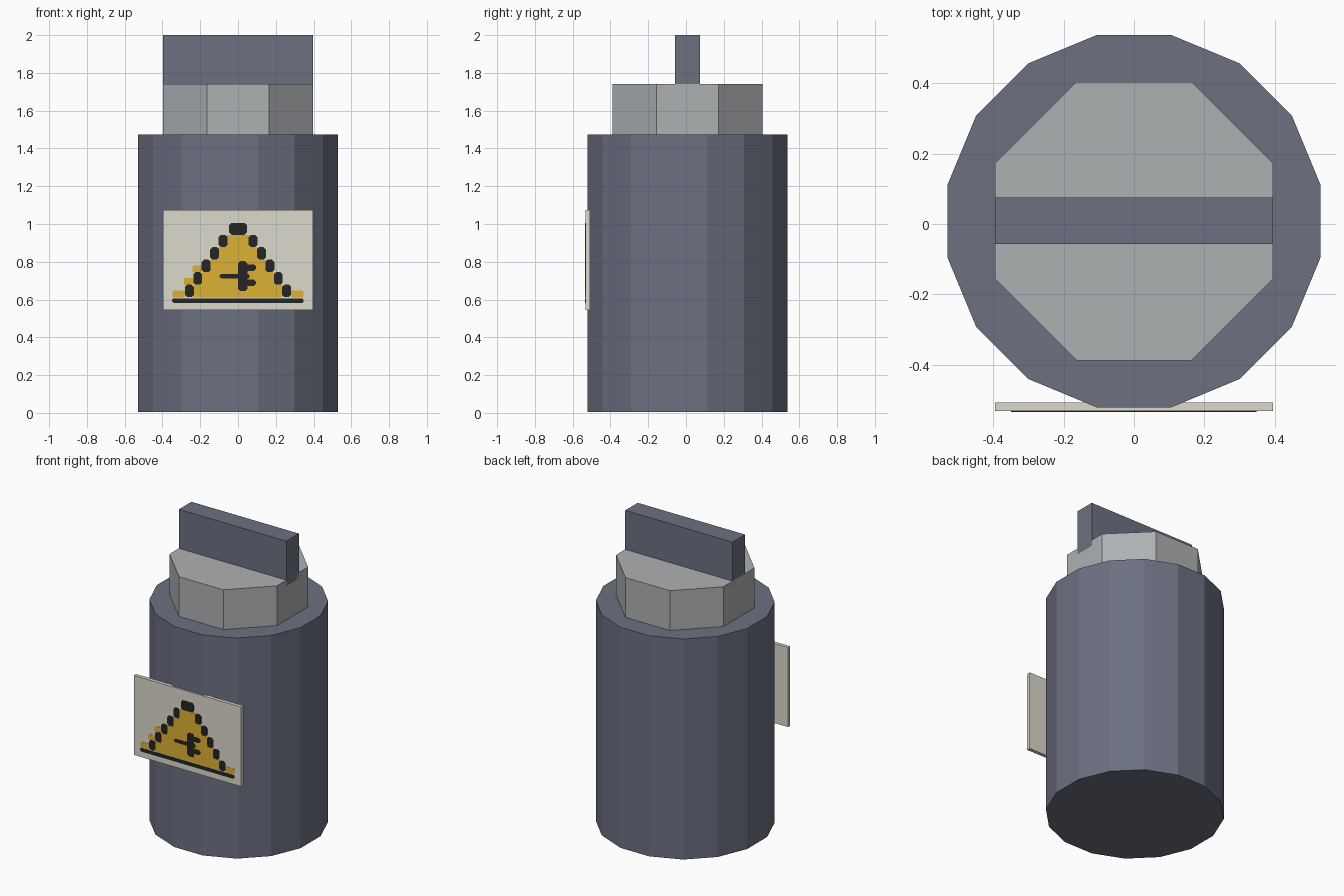
import bpy, bmesh, math

cube = bpy.data.objects.get("Cube")
if cube:
    bpy.data.objects.remove(cube, do_unlink=True)


def material(name, rgb):
    mat = bpy.data.materials.new(name)
    mat.use_nodes = True
    mat.diffuse_color = (*rgb, 1)
    mat.node_tree.nodes["Principled BSDF"].inputs["Base Color"].default_value = (*rgb, 1)
    return mat


slate = material("slate blue", (0.15, 0.165, 0.22))
grey = material("light grey", (0.42, 0.44, 0.45))
cream = material("cream", (0.72, 0.70, 0.60))
yellow = material("warning yellow", (0.73, 0.44, 0.035))
black = material("black", (0.018, 0.018, 0.018))


def prism(name, sides, apothem, z0, z1, mat):
    bpy.ops.mesh.primitive_cylinder_add(
        vertices=sides, radius=apothem / math.cos(math.pi / sides),
        depth=z1 - z0, location=(0, 0.008, (z0 + z1) / 2))
    obj = bpy.context.object
    obj.name = name
    # Turn by half a side so that a flat side faces the front
    obj.rotation_euler.z = math.pi / sides
    obj.data.materials.append(mat)


def box(name, x, y0, y1, z0, z1, mat):
    bpy.ops.mesh.primitive_cube_add(size=1, location=(0, (y0 + y1) / 2, (z0 + z1) / 2))
    obj = bpy.context.object
    obj.name = name
    obj.scale = (2 * x, y1 - y0, z1 - z0)
    obj.data.materials.append(mat)


def patches(name, rects, front, mat, cut):
    # Thin plates with clipped corners on the front of the sign
    bm = bmesh.new()
    for x0, x1, z0, z1 in rects:
        c = min(cut, (z1 - z0) / 3)
        outline = [(x0 + c, z0), (x1 - c, z0), (x1, z0 + c), (x1, z1 - c),
                   (x1 - c, z1), (x0 + c, z1), (x0, z1 - c), (x0, z0 + c)]
        face = bm.faces.new([bm.verts.new((x, front, z)) for x, z in outline])
        ext = bmesh.ops.extrude_face_region(bm, geom=[face])
        for v in ext["geom"]:
            if isinstance(v, bmesh.types.BMVert):
                v.co.y = -0.531
    bmesh.ops.recalc_face_normals(bm, faces=bm.faces)
    mesh = bpy.data.meshes.new(name)
    bm.to_mesh(mesh)
    bm.free()
    mesh.materials.append(mat)
    bpy.context.collection.objects.link(bpy.data.objects.new(name, mesh))


# Canister, cap and grip
prism("canister_body", 16, 0.53, 0.005, 1.475, slate)
prism("cap", 8, 0.396, 1.47, 1.74, grey)
box("cap_grip", 0.396, -0.057, 0.075, 1.70, 2.0, slate)

# Warning sign
box("sign_plate", 0.396, -0.532, -0.508, 0.545, 1.075, cream)

# Stepped triangle: yellow rows edged by black blocks
fill, edge = [], [(-0.047, 0.047, 0.943, 1.006)]
for row in range(5):
    inner = 0.056 + 0.0445 * row
    top = 0.943 - 0.066 * row
    fill.append((-inner - 0.005, inner + 0.005, top - 0.068, top))
    for side in (-1, 1):
        xs = sorted((side * inner, side * (inner + 0.047)))
        edge.append((*xs, top - 0.066, top))
        # Stray yellow blocks outside the edge
        if row == 4 or (row > 1 and side < 0):
            xs = sorted((side * (inner + 0.045), side * (inner + 0.097 + 0.015 * (row == 4))))
            fill.append((*xs, top - 0.069, top - 0.03))
edge.append((-0.35, 0.348, 0.583, 0.606))
patches("triangle_fill", fill, -0.5335, yellow, 0.006)
patches("triangle_edge", edge, -0.5345, black, 0.012)

# Symbol inside the triangle
patches("symbol", [(-0.097, 0.062, 0.712, 0.736), (0, 0.05, 0.645, 0.803),
                   (0.04, 0.096, 0.752, 0.786), (0.04, 0.096, 0.672, 0.706)],
        -0.5345, black, 0.012)
